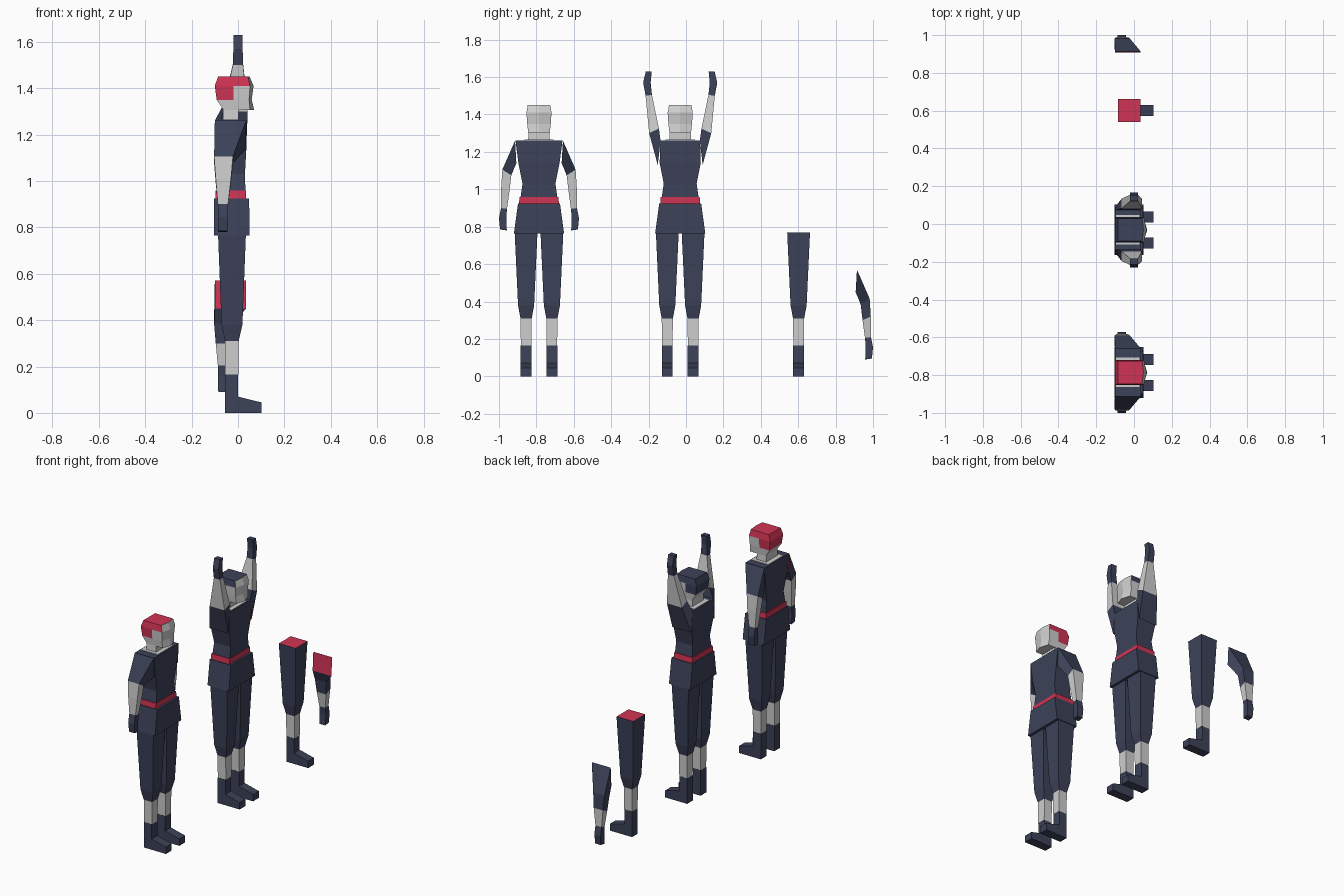
import bpy, bmesh

if "Cube" in bpy.data.objects:
    bpy.data.objects.remove(bpy.data.objects["Cube"])


def material(name, rgb):
    m = bpy.data.materials.new(name)
    m.diffuse_color = (*rgb, 1)
    m.use_nodes = True
    m.node_tree.nodes["Principled BSDF"].inputs["Base Color"].default_value = m.diffuse_color
    return m


MATS = [material("navy cloth", (0.045, 0.054, 0.098)),
        material("pale skin", (0.62, 0.62, 0.62)),
        material("crimson", (0.63, 0.034, 0.09))]
NAVY, SKIN, RED = 0, 1, 2


def finish(bm, name):
    bmesh.ops.recalc_face_normals(bm, faces=bm.faces)
    me = bpy.data.meshes.new(name)
    bm.to_mesh(me)
    bm.free()
    for m in MATS:
        me.materials.append(m)
    ob = bpy.data.objects.new(name, me)
    bpy.context.collection.objects.link(ob)
    return ob


def loft(name, rings, cols, cap0, cap1, rule=None):
    """Skin a list of rings; one colour per segment plus the two caps."""
    bm = bmesh.new()
    vs = [[bm.verts.new(p) for p in r] for r in rings]
    n = len(rings[0])
    for k in range(len(rings) - 1):
        for i in range(n):
            j = (i + 1) % n
            f = bm.faces.new((vs[k][i], vs[k][j], vs[k + 1][j], vs[k + 1][i]))
            f.material_index = cols[k]
    bm.faces.new(vs[0]).material_index = cap0
    bm.faces.new(vs[-1]).material_index = cap1
    if rule:
        for f in bm.faces:
            f.material_index = rule(f.calc_center_median())
    return finish(bm, name)


def box_ring(z, x0, x1, h, cy):
    return [(x0, cy - h, z), (x1, cy - h, z), (x1, cy + h, z), (x0, cy + h, z)]


def leg(name, cy):
    # trousers and bare shin
    rings = [box_ring(z, x0, x1, h, cy) for z, x0, x1, h in (
        (0.77, -0.086, 0.034, 0.061), (0.38, -0.071, 0.019, 0.043),
        (0.31, -0.056, 0.003, 0.030), (0.165, -0.055, 0.002, 0.028))]
    loft(name, rings, [NAVY, NAVY, SKIN], RED, SKIN)
    # shoe, a side profile extruded across
    prof = [(-0.055, 0), (0.102, 0), (0.102, 0.045), (0, 0.07),
            (0, 0.165), (-0.055, 0.165)]
    loft(name + "_shoe", [[(x, cy + s * 0.029, z) for x, z in prof]
                          for s in (-1, 1)], [NAVY], NAVY, NAVY)


# arm sections: outer y, outer z, inner y, inner z, back x, front x
ARM_DOWN = [(0.128, 1.26, 0.121, 1.14, -0.100, 0.035),
            (0.196, 1.105, 0.148, 1.075, -0.103, -0.022),
            (0.202, 1.01, 0.158, 0.99, -0.096, -0.030),
            (0.203, 0.90, 0.171, 0.895, -0.087, -0.043),
            (0.214, 0.845, 0.175, 0.845, -0.087, -0.043),
            (0.208, 0.785, 0.172, 0.78, -0.085, -0.045)]
ARM_UP = [(0.120, 1.13, 0.105, 1.26, -0.100, 0.035),
          (0.166, 1.30, 0.114, 1.325, -0.065, 0.042),
          (0.185, 1.50, 0.151, 1.505, -0.022, 0.022),
          (0.198, 1.57, 0.158, 1.57, -0.020, 0.020),
          (0.184, 1.63, 0.152, 1.63, -0.020, 0.020)]


def arm(name, secs, cols, cy, side, dz=0):
    rings = [[(xb, cy + side * yo, zo + dz), (xf, cy + side * yo, zo + dz),
              (xf, cy + side * yi, zi + dz), (xb, cy + side * yi, zi + dz)]
             for yo, zo, yi, zi, xb, xf in secs]
    loft(name, rings, cols, RED, NAVY)


def head(name, cy, hair):
    # wedge-fronted head: z, back x, side front x, ridge x, half width
    secs = [(1.305, -0.062, 0.052, 0.070, 0.058),
            (1.35, -0.092, 0.048, 0.059, 0.063),
            (1.41, -0.100, 0.052, 0.067, 0.067),
            (1.45, -0.086, 0.043, 0.050, 0.060)]
    rings = [[(b, cy - h, z), (-0.02, cy - h, z), (f, cy - h, z), (n, cy, z),
              (f, cy + h, z), (-0.02, cy + h, z), (b, cy + h, z)]
             for z, b, f, n, h in secs]

    def rule(c):
        # cap of hair on top, lower at the back
        if c.z > 1.41 and c.x < 0.04 or c.z > 1.35 and c.x < -0.02:
            return hair
        return SKIN
    loft(name, rings, [SKIN] * 3, SKIN, hair, rule)


def figure(tag, cy, hair, shoulder, secs, cols):
    # torso, belt and tunic skirt
    loft(tag + "_torso", [box_ring(z, a, b, h, cy) for z, a, b, h in (
        (0.96, -0.092, 0.032, 0.098), (1.03, -0.088, 0.030, 0.088),
        (1.14, -0.098, 0.036, 0.110), (1.262, -0.100, 0.036, shoulder))],
        [NAVY] * 3, NAVY, NAVY)
    loft(tag + "_belt", [box_ring(0.92, -0.097, 0.034, 0.107, cy),
                         box_ring(0.96, -0.097, 0.034, 0.104, cy)],
         [RED], RED, RED)
    loft(tag + "_skirt", [box_ring(0.765, -0.103, 0.05, 0.134, cy),
                          box_ring(0.925, -0.103, 0.048, 0.112, cy)],
         [NAVY], NAVY, NAVY)
    # bare neckline plate and neck
    loft(tag + "_neckline", [box_ring(1.26, -0.094, 0.030, 0.078, cy),
                             box_ring(1.266, -0.094, 0.030, 0.078, cy)],
         [SKIN], SKIN, SKIN)
    loft(tag + "_neck", [box_ring(1.26, -0.065, 0.003, 0.058, cy),
                         box_ring(1.31, -0.065, 0.003, 0.056, cy)],
         [SKIN], SKIN, SKIN)
    head(tag + "_head", cy, hair)
    for side, s in (("left", 1), ("right", -1)):
        arm(f"{tag}_{side}_arm", secs, cols, cy, s)
        leg(f"{tag}_{side}_leg", cy + s * 0.069)


# two figures, then the loose leg and arm
figure("standing", -0.786, RED, 0.126, ARM_DOWN, [NAVY, SKIN, SKIN, NAVY, NAVY])
figure("arms_raised", -0.031, NAVY, 0.106, ARM_UP, [NAVY, SKIN, NAVY, NAVY])
leg("loose_leg", 0.602)
arm("loose_arm", ARM_DOWN, [NAVY, NAVY, SKIN, NAVY, NAVY], 0.786, 1, -0.69)
